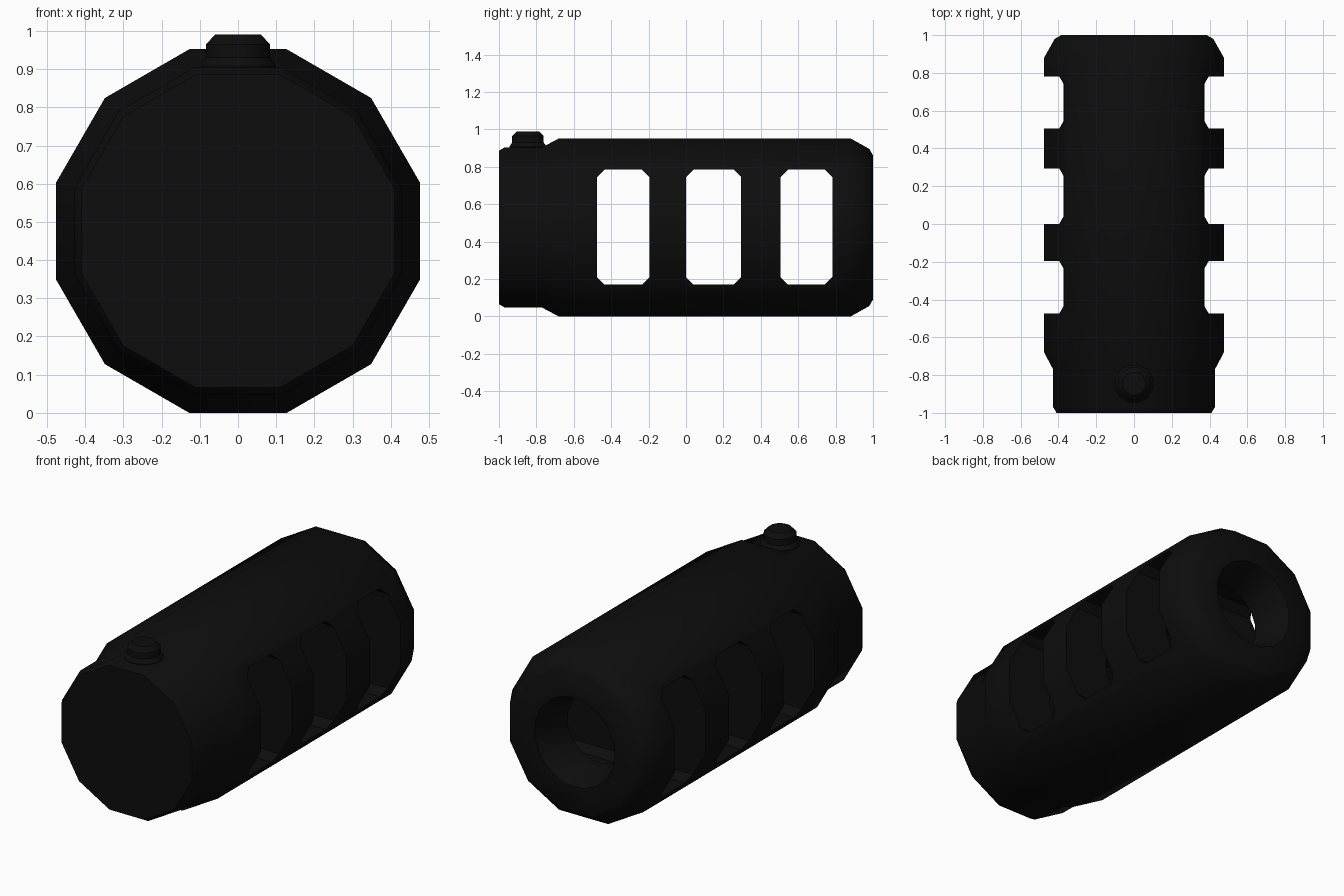
import bpy
import bmesh
import math

cube = bpy.data.objects.get("Cube")
if cube:
    bpy.data.objects.remove(cube, do_unlink=True)

SIDES = 12
AXIS_Z = 0.476

black = bpy.data.materials.new("matte black")
black.use_nodes = True
colour = (0.004, 0.004, 0.004, 1)
black.diffuse_color = colour
black.node_tree.nodes["Principled BSDF"].inputs["Base Color"].default_value = colour


def make_object(name, bm):
    bmesh.ops.recalc_face_normals(bm, faces=bm.faces)
    mesh = bpy.data.meshes.new(name)
    bm.to_mesh(mesh)
    bm.free()
    mesh.materials.append(black)
    obj = bpy.data.objects.new(name, mesh)
    bpy.context.collection.objects.link(obj)
    return obj


def loft(name, rings):
    """Cap and bridge a list of equal-length point rings."""
    bm = bmesh.new()
    loops = [[bm.verts.new(p) for p in ring] for ring in rings]
    for a, b in zip(loops, loops[1:]):
        for i in range(len(a)):
            j = (i + 1) % len(a)
            bm.faces.new((a[i], a[j], b[j], b[i]))
    bm.faces.new(loops[0])
    bm.faces.new(loops[-1])
    return make_object(name, bm)


def circle(radius, sides):
    """Polygon with a flat on top; radius is measured to the flats."""
    corner = radius / math.cos(math.pi / sides)
    angles = [(i + 0.5) * 2 * math.pi / sides for i in range(sides)]
    return [(corner * math.sin(a), corner * math.cos(a)) for a in angles]


def lathe_y(name, profile, sides):
    return loft(name, [[(x, y, AXIS_Z + z) for x, z in circle(r, sides)]
                       for y, r in profile])


def select_only(obj):
    bpy.ops.object.select_all(action="DESELECT")
    obj.select_set(True)
    bpy.context.view_layer.objects.active = obj


def cut(target, cutter):
    mod = target.modifiers.new("cut", "BOOLEAN")
    mod.operation = "DIFFERENCE"
    mod.solver = "EXACT"
    mod.object = cutter
    select_only(target)
    bpy.ops.object.modifier_apply(modifier=mod.name)
    bpy.data.objects.remove(cutter, do_unlink=True)


# Twelve-sided body with a stepped collar and chamfered muzzle
body = lathe_y("brake_body", [(-1, 0.41), (-0.97, 0.428), (-0.77, 0.428), (-0.68, 0.476),
                              (0.88, 0.476), (0.98, 0.42), (1, 0.385)], SIDES)

# Bore with a flared mouth
cut(body, lathe_y("bore_cutter", [(-0.62, 0.195), (0.86, 0.195), (1, 0.25), (1.02, 0.258)], 16))

# Three gas ports cut straight through both sides
LOW, HIGH, CHAMFER = 0.17, 0.785, 0.04
for front, back in ((-0.475, -0.195), (0.0, 0.295), (0.505, 0.782)):
    outline = [(front, LOW + CHAMFER), (front + CHAMFER, LOW),
               (back - CHAMFER, LOW), (back, LOW + CHAMFER),
               (back, HIGH - CHAMFER), (back - CHAMFER, HIGH),
               (front + CHAMFER, HIGH), (front, HIGH - CHAMFER)]
    cut(body, loft("port_cutter", [[(x, y, z) for y, z in outline] for x in (-0.6, 0.6)]))

# Clamp screw on top of the collar
screw_profile = [(0.88, 0.1), (0.908, 0.1), (0.93, 0.084), (0.965, 0.084), (0.99, 0.06)]
screw = loft("clamp_screw", [[(x, y - 0.845, z) for x, y in circle(r, SIDES)]
                             for z, r in screw_profile])

for obj in (body, screw):
    select_only(obj)
    bpy.ops.object.shade_smooth_by_angle(angle=math.radians(32))
